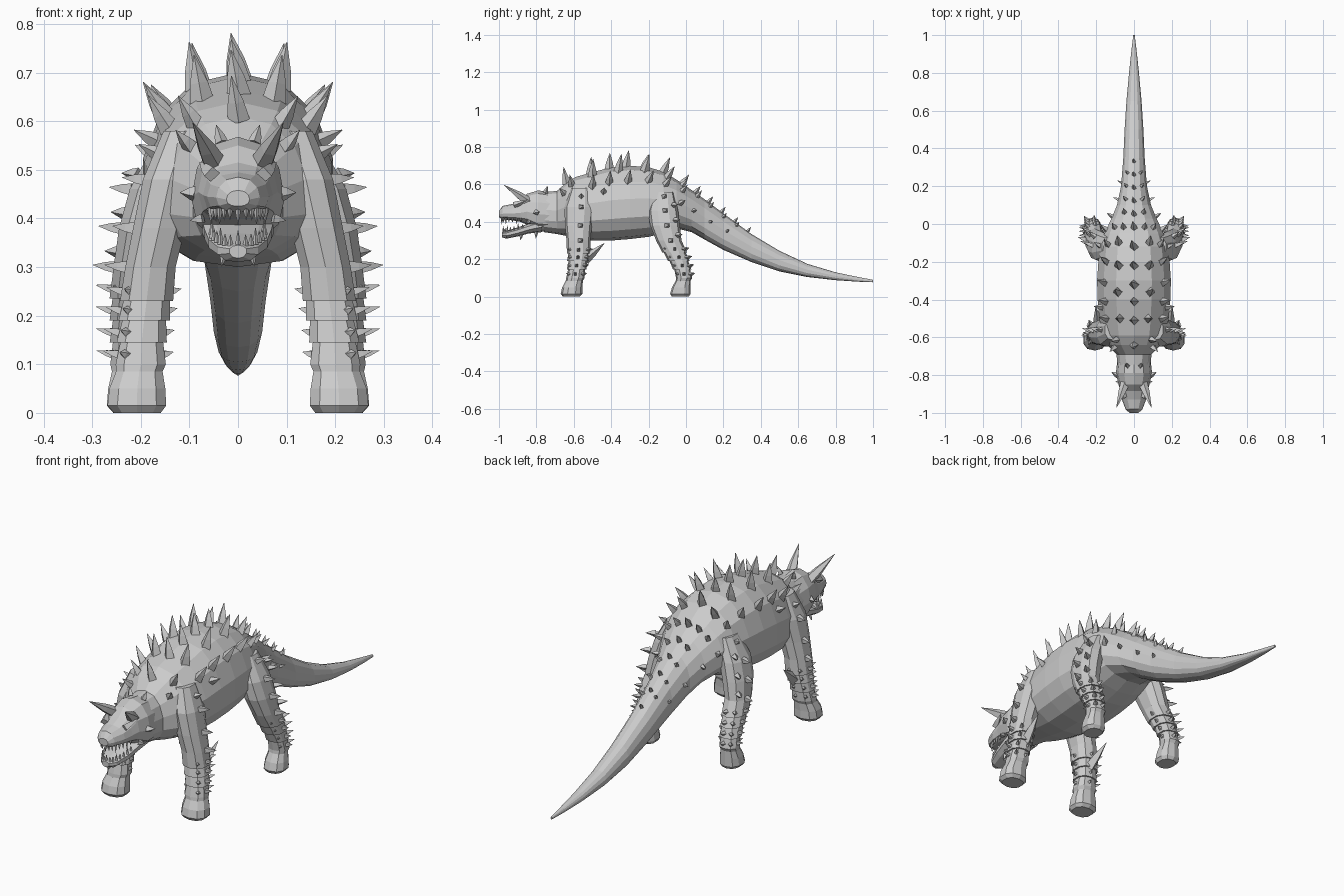
import bpy, bmesh, math
from mathutils import Vector
from mathutils.bvhtree import BVHTree

hide = bpy.data.materials.new("grey_hide")
hide.diffuse_color = (0.6, 0.6, 0.6, 1)


def finish(bm, name):
    bmesh.ops.recalc_face_normals(bm, faces=bm.faces)
    mesh = bpy.data.meshes.new(name)
    bm.to_mesh(mesh)
    mesh.materials.append(hide)
    bpy.context.collection.objects.link(bpy.data.objects.new(name, mesh))


def skin(bm, rings):
    """Bridge a list of point rings and cap both ends."""
    rows = [[bm.verts.new(p) for p in ring] for ring in rings]
    n = len(rows[0])
    for a, b in zip(rows, rows[1:]):
        for i in range(n):
            j = (i + 1) % n
            bm.faces.new((a[i], a[j], b[j], b[i]))
    bm.faces.new(rows[0])
    bm.faces.new(rows[-1])


def power(v, e):
    return math.copysign(abs(v) ** e, v)


def loft_y(bm, sections, sides=14, low=0.42):
    """Sections (y, top, bottom, half width), widest below the middle."""
    rings = []
    for y, top, bot, hw in sections:
        mid = bot + (top - bot) * low
        ring = []
        for i in range(sides):
            a = 2 * math.pi * i / sides + math.pi / 2
            c, s = math.cos(a), math.sin(a)
            z = mid + (top - mid) * s if s > 0 else mid + (mid - bot) * power(s, 0.8)
            ring.append((hw * power(c, 0.9), y, z))
        rings.append(ring)
    skin(bm, rings)


def spike(bm, base, direction, length, radius, sides=4):
    """Slightly bulging pyramid, sunk a little into its base."""
    d = Vector(direction).normalized()
    u = d.orthogonal().normalized() if abs(d.x) > 0.9 else d.cross(Vector((1, 0, 0))).normalized()
    v = d.cross(u)
    rings = []
    for t, r in ((-0.12, 1), (0.35, 0.72), (1, 0.03)):
        rings.append([Vector(base) + d * length * t + radius * r *
                      (u * math.cos(k) + v * math.sin(k))
                      for k in (2 * math.pi * i / sides for i in range(sides))])
    skin(bm, rings)


# Body running from the neck to the tail tip
body = bmesh.new()
loft_y(body, [
    (-.76, .56, .345, .088), (-.69, .565, .335, .095), (-.64, .61, .325, .145),
    (-.59, .64, .315, .172), (-.50, .665, .30, .188), (-.40, .692, .30, .197),
    (-.30, .70, .308, .20), (-.20, .692, .32, .193), (-.12, .668, .34, .182),
    (-.05, .625, .365, .16), (.03, .57, .345, .122), (.10, .52, .305, .092),
    (.20, .445, .25, .07), (.35, .335, .185, .058), (.50, .245, .135, .051),
    (.65, .175, .105, .041), (.80, .13, .088, .027), (.92, .105, .08, .014),
    (1.0, .09, .077, .004)])
bmesh.ops.recalc_face_normals(body, faces=body.faces)
tree = BVHTree.FromBMesh(body)
finish(body, "body_and_tail")

# Skull with upper snout
bm = bmesh.new()
loft_y(bm, [
    (-1.0, .458, .425, .024), (-.98, .485, .413, .045), (-.93, .495, .408, .064),
    (-.885, .515, .40, .072), (-.85, .55, .385, .082), (-.79, .568, .35, .096),
    (-.70, .555, .345, .086)], 12)
finish(bm, "skull")

# Lower jaw
bm = bmesh.new()
loft_y(bm, [
    (-.985, .345, .318, .018), (-.96, .353, .31, .043), (-.90, .37, .322, .063),
    (-.84, .392, .338, .072), (-.77, .42, .345, .078)], 10, .6)
finish(bm, "lower_jaw")

# Teeth along both jaws
bm = bmesh.new()
for i in range(15):
    a = math.radians(-84 + 12 * i)
    x, y = .058 * power(math.sin(a), .8), -.87 - .115 * math.cos(a)
    size = .032 if i % 3 == 1 else .022
    spike(bm, (x, y, .418), (0, 0, -1), size, .006)
    spike(bm, (x * .95, y + .008, .345 + (y + .985) * .22), (0, 0, 1), size, .006)
finish(bm, "teeth")

# Horns, brows, cheek and chin spikes
horns, face = bmesh.new(), bmesh.new()
for s in (1, -1):
    spike(horns, (s * .05, -.855, .515), (s * .042, -.115, .08), .15, .027, 5)
    spike(face, (s * .055, -.91, .492), (s * .35, .9, .35), .07, .018)
    spike(face, (s * .088, -.80, .45), (s, .5, .1), .035, .018)
    spike(face, (s * .075, -.84, .40), (s, .3, -.2), .025, .013)
    spike(face, (s * .028, -.88, .33), (s * .2, -.2, -1), .03, .01)
    spike(face, (s * .018, -.80, .345), (s * .2, -.1, -1), .035, .011)
    spike(face, (s * .035, -.75, .56), (s * .3, .3, 1), .035, .014)
finish(horns, "horns")
finish(face, "face_spikes")

# Back, flank and tail spikes: rows (x, y, length, radius) dropped onto the body
rows = [
    (0, -.64, .085, .023), (0, -.51, .085, .025), (0, -.41, .08, .025),
    (0, -.32, .085, .026), (0, -.22, .07, .024), (0, -.12, .085, .024),
    (0, -.02, .06, .019), (0, .05, .045, .015), (0, .12, .04, .013),
    (0, .19, .035, .012), (0, .26, .03, .011), (0, .33, .028, .01),
    (.09, -.61, .065, .02), (.075, -.50, .09, .026), (.085, -.36, .09, .026),
    (.08, -.22, .09, .026), (.08, -.10, .07, .022), (.055, -.02, .05, .017),
    (.05, .06, .04, .014), (.042, .13, .035, .012), (.038, .20, .03, .011),
    (.032, .27, .028, .01),
    (.145, -.50, .075, .022), (.15, -.41, .075, .022), (.155, -.31, .075, .022),
    (.145, -.20, .07, .021), (.135, -.11, .06, .019), (.10, -.02, .045, .016)]
bm = bmesh.new()
for x, y, length, radius in rows:
    for s in ((1, -1) if x else (1,)):
        hit, normal, _, _ = tree.ray_cast(Vector((s * x, y, 2)), Vector((0, 0, -1)))
        if hit:
            spike(bm, hit, normal + Vector((0, .3, .35)), length, radius)
# Side spikes (y, z, length) shot inwards from each flank
for y, z, length in ((-.65, .55, .05), (-.56, .53, .05), (-.44, .56, .05),
                     (-.12, .53, .05), (-.03, .50, .045), (.04, .46, .035),
                     (.13, .40, .03), (.22, .35, .025)):
    for s in (1, -1):
        hit, normal, _, _ = tree.ray_cast(Vector((s, y, z)), Vector((-s, 0, 0)))
        if hit:
            spike(bm, hit, normal + Vector((0, .2, .1)), length, length * .36)
finish(bm, "body_spikes")

# Legs: foot, flared armour bands, then upper limb; each row (z, x, y, rx, ry)
front_foot = [(0, .207, -.613, .05, .045), (.015, .208, -.612, .063, .058),
              (.05, .207, -.608, .06, .054), (.085, .203, -.597, .05, .046)]
front_bands = [(.10, .20, -.592, .046, .042), (.145, .198, -.585, .046, .045),
               (.19, .193, -.578, .047, .05), (.23, .188, -.574, .05, .055)]
front_upper = [(.30, .18, -.575, .054, .064), (.38, .162, -.575, .056, .072),
               (.48, .14, -.57, .058, .08), (.58, .11, -.56, .045, .055)]
hind_foot = [(0, .218, -.03, .04, .045), (.015, .22, -.03, .052, .055),
             (.05, .22, -.025, .049, .05), (.085, .22, -.015, .041, .04)]
hind_bands = [(.10, .22, -.01, .038, .037), (.145, .219, -.02, .04, .042),
              (.19, .217, -.038, .042, .05), (.235, .214, -.06, .046, .058)]
hind_upper = [(.30, .208, -.092, .05, .068), (.38, .192, -.112, .055, .08),
              (.46, .17, -.122, .055, .08), (.56, .125, -.12, .045, .055)]


def leg_rows(foot, bands, upper):
    out = list(foot)
    for (z, x, y, rx, ry), top in zip(bands, bands[1:]):
        out += [(z, x, y, rx * 1.17, ry * 1.17), top]
    z, x, y, rx, ry = bands[-1]
    return out + [(z, x, y, rx * 1.14, ry * 1.14)] + upper


for name, foot, bands, upper in (("front", front_foot, front_bands, front_upper),
                                 ("hind", hind_foot, hind_bands, hind_upper)):
    for s, side in ((1, "right"), (-1, "left")):
        leg, thorns = bmesh.new(), bmesh.new()
        skin(leg, [[(s * x + rx * power(math.cos(a), .85), y + ry * power(math.sin(a), .85), z)
                    for a in (math.pi * (i + .5) / 5 for i in range(10))]
                   for z, x, y, rx, ry in leg_rows(foot, bands, upper)])
        # Thorns fanned around each band
        for z, x, y, rx, ry in bands:
            for deg in (-50, 0, 50, 100, 180):
                c, t = math.cos(math.radians(deg)), math.sin(math.radians(deg))
                spike(thorns, (s * (x + rx * c), y + ry * t, z + .02),
                      (s * c, t, .25), .034 if deg in (0, 50) else .022, .012)
        # Larger thorns up the outside of the limb
        for z, x, y, rx, ry in upper[:3]:
            spike(thorns, (s * (x + rx * .95), y + .01, z), (s, .3, .1), .045, .017)
            if name == "hind":
                spike(thorns, (s * (x + rx * .7), y + ry * .7, z + .03), (s, .8, .1), .04, .015)
        if name == "front":
            spike(thorns, (s * .19, -.53, .205), (s * .1, .75, .65), .125, .027)
        finish(leg, f"{name}_leg_{side}")
        finish(thorns, f"{name}_leg_thorns_{side}")
